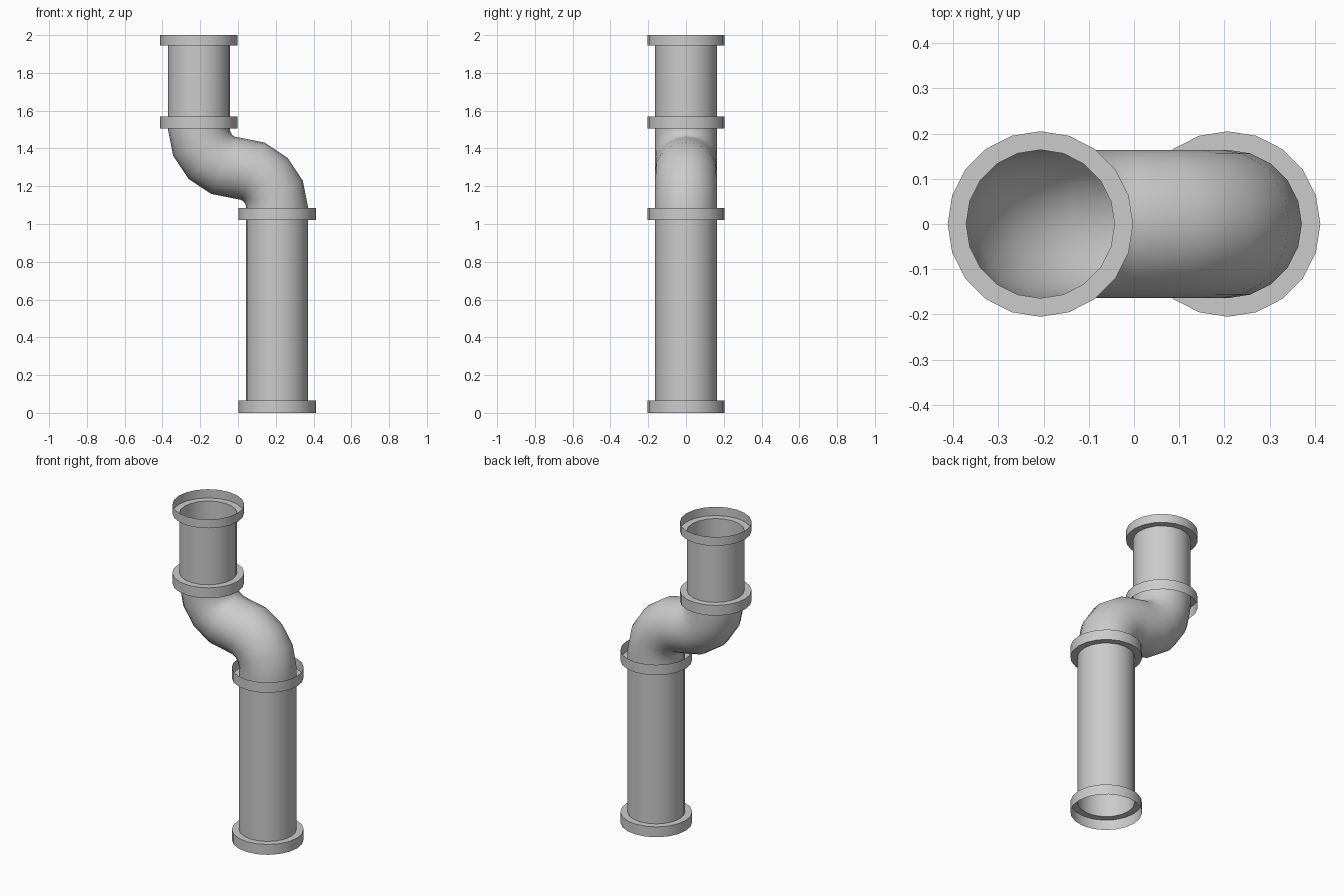
import bpy, bmesh, math
from mathutils import Vector

if "Cube" in bpy.data.objects:
    bpy.data.objects.remove(bpy.data.objects["Cube"])

SIDES = 20
PIPE_R, COLLAR_R = 0.164, 0.205
OFF = 0.207            # pipe axis offset and bend radius
Z_LOW, Z_HIGH = 1.088, 1.502


def sweep(name, stations):
    """Skin rings; each station is (centre, tilt in the xz plane, radius)."""
    bm = bmesh.new()
    rings = []
    for (x, z), tilt, r in stations:
        side = Vector((math.cos(tilt), 0, math.sin(tilt)))
        ring = []
        for i in range(SIDES):
            a = 2 * math.pi * i / SIDES
            p = Vector((x, 0, z)) + side * (r * math.cos(a))
            p.y += r * math.sin(a)
            ring.append(bm.verts.new(p))
        rings.append(ring)
    for a, b in zip(rings, rings[1:]):
        for i in range(SIDES):
            j = (i + 1) % SIDES
            bm.faces.new((a[i], a[j], b[j], b[i]))
    mesh = bpy.data.meshes.new(name)
    bm.to_mesh(mesh)
    bm.free()
    ob = bpy.data.objects.new(name, mesh)
    bpy.context.collection.objects.link(ob)
    bpy.ops.object.select_all(action='DESELECT')
    ob.select_set(True)
    bpy.context.view_layer.objects.active = ob
    bpy.ops.object.shade_smooth_by_angle(angle=math.radians(30))
    return ob


def straight_pipe(name, x, z0, z1):
    sweep(name, [((x, z0), 0, PIPE_R), ((x, z1), 0, PIPE_R)])


def collar(name, x, z_open, z_flange):
    # open band with a flat flange joining it to the pipe
    st = [((x, z_open), 0, COLLAR_R), ((x, z_flange), 0, COLLAR_R),
          ((x, z_flange), 0, PIPE_R)]
    ob = sweep(name, st)
    if z_open > z_flange:
        ob.data.flip_normals()


# straight runs
straight_pipe("lower_pipe", OFF, 0.065, 1.02)
straight_pipe("upper_pipe", -OFF, 1.57, 1.945)

# S-bend: two quarter bends of four segments each
bend = [((OFF, 1.02), 0, PIPE_R)]
for k in range(5):
    t = math.radians(22.5 * k)
    bend.append(((OFF * math.cos(t), Z_LOW + OFF * math.sin(t)), t, PIPE_R))
for k in range(3, -1, -1):
    t = math.radians(22.5 * k)
    bend.append(((-OFF * math.cos(t), Z_HIGH - OFF * math.sin(t)), t, PIPE_R))
bend.append(((-OFF, 1.57), 0, PIPE_R))
sweep("s_bend", bend)

# socket collars at both ends of each straight run
collar("bottom_collar", OFF, 0.0, 0.065)
collar("lower_joint_collar", OFF, 1.085, 1.02)
collar("upper_joint_collar", -OFF, 1.505, 1.57)
collar("top_collar", -OFF, 2.0, 1.945)
